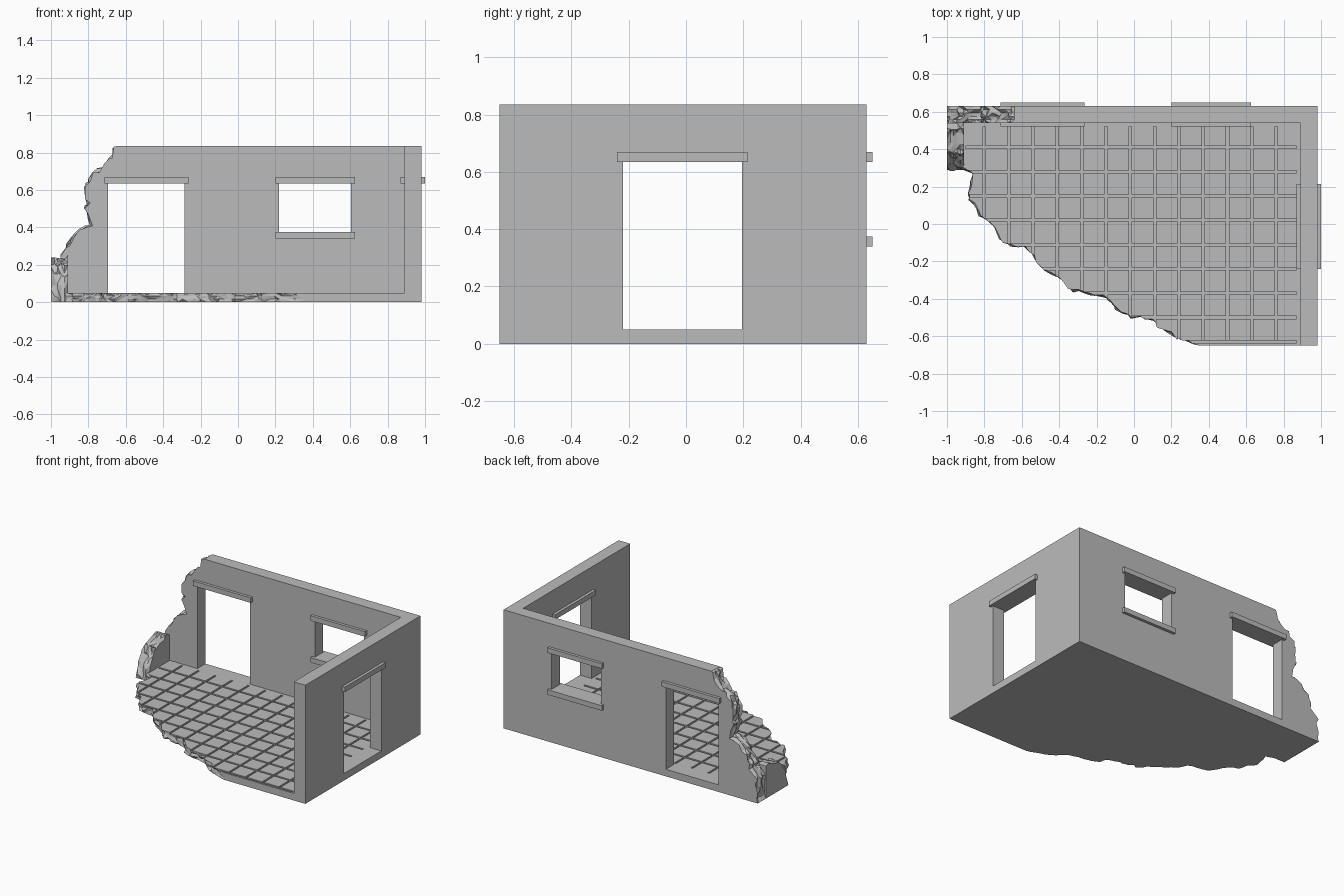
import bpy
import bmesh
import random
from mathutils import Vector

random.seed(4)
old = bpy.data.objects.get("Cube")
if old:
    bpy.data.objects.remove(old, do_unlink=True)

# One plain stone colour
stone = bpy.data.materials.new("grey stone")
stone.use_nodes = True
GREY = (0.5, 0.5, 0.5, 1)
stone.diffuse_color = GREY
stone.node_tree.nodes["Principled BSDF"].inputs["Base Color"].default_value = GREY

# Main dimensions
LEFT, RIGHT, FRONT, BACK, TOP = -1.0, 0.98, -0.65, 0.63, 0.835
THICK, FLOOR, HEAD = 0.09, 0.05, 0.635
IN_X, IN_Y = RIGHT - THICK, BACK - THICK


def make_object(name, bm):
    bmesh.ops.recalc_face_normals(bm, faces=bm.faces)
    mesh = bpy.data.meshes.new(name)
    bm.to_mesh(mesh)
    bm.free()
    mesh.materials.append(stone)
    obj = bpy.data.objects.new(name, mesh)
    bpy.context.collection.objects.link(obj)
    return obj


def boxes(name, spans):
    """One object from boxes given as (low corner, high corner)."""
    bm = bmesh.new()
    for low, high in spans:
        low, high = Vector(low), Vector(high)
        verts = bmesh.ops.create_cube(bm, size=1)["verts"]
        for v in verts:
            v.co = (low + high) / 2 + v.co * (high - low)
    return make_object(name, bm)


def boolean(target, tool, operation):
    mod = target.modifiers.new("cut", "BOOLEAN")
    mod.operation, mod.solver, mod.object = operation, "EXACT", tool
    bpy.context.view_layer.objects.active = target
    bpy.ops.object.modifier_apply(modifier=mod.name)
    bpy.data.objects.remove(tool, do_unlink=True)


def broken_slab(name, clean, broken, low, high, place, rough=0.013, levels=6):
    """Extrude an outline whose broken stretch is jagged and varies with depth."""
    path = []
    for a, b in zip(broken, broken[1:]):
        a, b = Vector(a), Vector(b)
        steps = max(1, round((b - a).length / 0.035))
        path += [a.lerp(b, i / steps) for i in range(steps)]
    path.append(Vector(broken[-1]))
    path = [p + Vector((random.uniform(-rough, rough), random.uniform(-rough, rough)))
            if 0 < i < len(path) - 1 else p for i, p in enumerate(path)]
    bm = bmesh.new()
    rings = []
    for level in range(levels):
        w = low + (high - low) * level / (levels - 1)
        ring = []
        for i, p in enumerate(path):
            q = p.copy()
            if 0 < i < len(path) - 1:
                q += Vector((random.uniform(-rough, rough), random.uniform(-rough, rough)))
            co = Vector(place(q.x, q.y, w))
            co.x, co.z = max(co.x, LEFT), max(co.z, 0)
            ring.append(bm.verts.new(co))
        ring += [bm.verts.new(place(u, v, w)) for u, v in clean]
        rings.append(ring)
    count = len(rings[0])
    for r, s in zip(rings, rings[1:]):
        for i in range(count):
            j = (i + 1) % count
            face = bm.faces.new((r[i], r[j], s[j], s[i]))
            if i < len(path) - 1:
                bmesh.ops.triangulate(bm, faces=[face])
    bm.faces.new(rings[0])
    bm.faces.new(rings[-1])
    return make_object(name, bm)


# Floor slab with a broken front left edge
floor_edge = [(LEFT, 0.36), (-0.91, 0.30), (-0.87, 0.27), (-0.88, 0.13), (-0.82, 0.04),
              (-0.74, -0.02), (-0.7, -0.1), (-0.56, -0.14), (-0.5, -0.22), (-0.4, -0.29),
              (-0.33, -0.355), (-0.2, -0.375), (-0.13, -0.4), (-0.07, -0.48),
              (0.1, -0.52), (0.2, -0.59), (0.35, FRONT)]
floor = broken_slab("floor", [(IN_X, FRONT), (IN_X, IN_Y), (LEFT, IN_Y)], floor_edge,
                    0, FLOOR, lambda u, v, w: (u, v, w), rough=0.008, levels=4)

# Tile joints cut into the floor
TILE, JOINT, DEPTH = 0.13, 0.007, 0.01
across = [IN_X - TILE * k for k in range(1, 14)]
along = [IN_Y - TILE * k for k in range(1, 10)]
z0, z1 = FLOOR - DEPTH, FLOOR + DEPTH
boolean(floor, boxes("joints", [((x - JOINT, FRONT + 0.03, z0), (x + JOINT, IN_Y - 0.02, z1))
                                for x in across]), "DIFFERENCE")
boolean(floor, boxes("joints", [((-0.9, y - JOINT, z0), (IN_X - 0.02, y + JOINT, z1))
                                for y in along]), "DIFFERENCE")

# Back wall with a broken left end, joined to the right wall
wall_edge = [(-0.64, TOP), (-0.66, 0.78), (-0.71, 0.72), (-0.78, 0.66), (-0.81, 0.6),
             (-0.81, 0.5), (-0.80, 0.42), (-0.87, 0.35), (-0.92, 0.28), (-0.95, 0.22),
             (-0.99, 0.18), (LEFT, 0)]
walls = broken_slab("walls", [(RIGHT, 0), (RIGHT, TOP)], wall_edge, IN_Y, BACK,
                    lambda u, v, w: (u, w, v))
boolean(walls, boxes("right_wall", [((IN_X, FRONT, 0), (RIGHT, BACK, TOP))]), "UNION")

# Door and window openings
DOOR, SIDE_DOOR, WINDOW = (-0.695, -0.285), (-0.22, 0.195), (0.22, 0.605)
SILL, OUT = 0.375, 0.1
openings = [
    ((DOOR[0], IN_Y - OUT, FLOOR), (DOOR[1], BACK + OUT, HEAD)),
    ((WINDOW[0], IN_Y - OUT, SILL), (WINDOW[1], BACK + OUT, HEAD)),
    ((IN_X - OUT, SIDE_DOOR[0], FLOOR), (RIGHT + OUT, SIDE_DOOR[1], HEAD)),
]
boolean(walls, boxes("openings", openings), "DIFFERENCE")

# Remaining stub of the left wall
stub_edge = [(0.29, 0), (0.3, 0.07), (0.34, 0.13), (0.37, 0.19), (0.44, 0.21),
             (0.5, 0.24), (IN_Y, 0.23)]
broken_slab("left_wall_stub", [(IN_Y, 0)], stub_edge, LEFT, LEFT + THICK,
            lambda u, v, w: (w, u, v))

# Lintels and sill, standing proud on both wall faces
LIP, BAR = 0.02, 0.035


def back_bar(name, span, z):
    boxes(name, [((span[0] - LIP, IN_Y - LIP, z), (span[1] + LIP, BACK + LIP, z + BAR))])


back_bar("back_door_lintel", DOOR, HEAD)
back_bar("window_lintel", WINDOW, HEAD)
back_bar("window_sill", WINDOW, SILL - BAR)
boxes("side_door_lintel", [((IN_X - LIP, SIDE_DOOR[0] - LIP, HEAD),
                            (RIGHT + LIP, SIDE_DOOR[1] + LIP, HEAD + BAR))])
